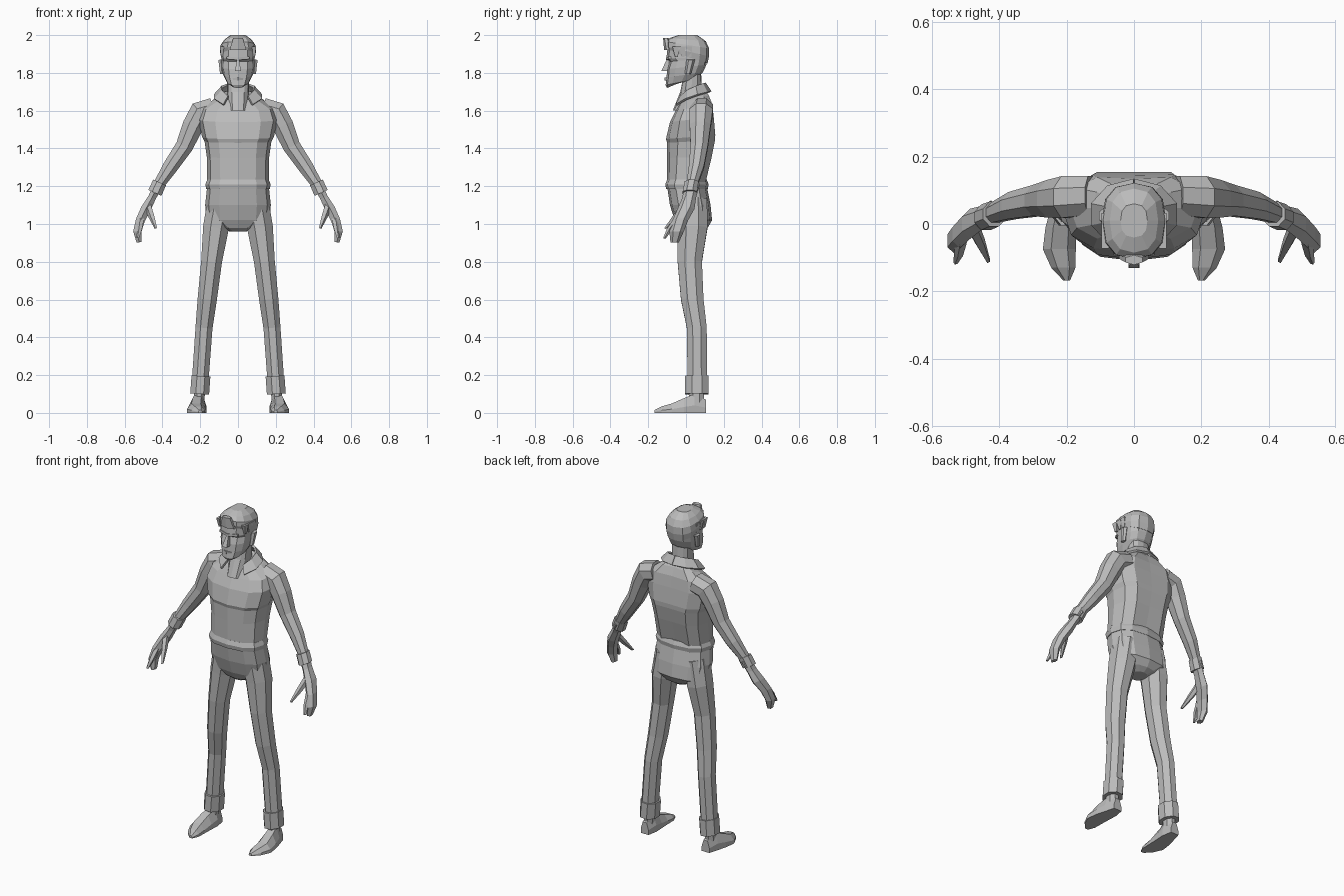
import bpy, bmesh, math
from mathutils import Vector

cube = bpy.data.objects.get("Cube")
if cube:
    bpy.data.objects.remove(cube)

grey = bpy.data.materials.new("plain grey")
grey.use_nodes = True
grey.diffuse_color = (.5, .5, .5, 1)
shader = grey.node_tree.nodes["Principled BSDF"]
shader.inputs["Base Color"].default_value = grey.diffuse_color


def loft(name, rings, side=1, closed=True):
    """Skin a list of point rings with flat faces; side -1 mirrors in x."""
    bm = bmesh.new()
    loops = [[bm.verts.new((x * side, y, z)) for x, y, z in ring] for ring in rings]
    count = len(loops[0])
    for lower, upper in zip(loops, loops[1:]):
        for i in range(count if closed else count - 1):
            j = (i + 1) % count
            bm.faces.new((lower[i], lower[j], upper[j], upper[i]))
    if closed:
        bm.faces.new(loops[0])
        bm.faces.new(loops[-1])
    bmesh.ops.recalc_face_normals(bm, faces=bm.faces)
    mesh = bpy.data.meshes.new(name)
    bm.to_mesh(mesh)
    bm.free()
    mesh.materials.append(grey)
    obj = bpy.data.objects.new(name, mesh)
    bpy.context.collection.objects.link(obj)
    return obj


def soften(value):
    """Push a circle coordinate outwards, towards a rounded box."""
    return math.copysign(abs(value) ** .8, value)


def shell(name, rows, low_tilt=0, high_tilt=0, dent=0, sides=12):
    """Trunk or head; rows are front height, half width, front y, back y.
    The tilts raise the back edge of the first and last rows."""
    rings = []
    for level, (z, width, front, back) in enumerate(rows):
        tilt = low_tilt + (high_tilt - low_tilt) * level / (len(rows) - 1)
        ring = []
        for i in range(sides):
            angle = math.tau * i / sides
            depth = (1 - soften(math.cos(angle))) / 2
            y = front + (back - front) * depth
            if i == sides // 2:
                y -= dent
            ring.append((width * soften(math.sin(angle)), y, z + tilt * depth))
        rings.append(ring)
    return loft(name, rings)


def tube(name, rows, side=1, depth=1, sides=8):
    """Limb; rows are centre x, y, z and half width; depth scales along y."""
    points = [Vector(row[:3]) for row in rows]
    last = len(points) - 1
    forward = Vector((0, 1, 0))
    rings = []
    for i, centre in enumerate(points):
        along = points[min(i + 1, last)] - points[max(i - 1, 0)]
        across = forward.cross(along).normalized()
        radius = rows[i][3] / math.cos(math.pi / sides)
        angles = [math.tau * (j + .5) / sides for j in range(sides)]
        rings.append([centre + across * radius * math.cos(a)
                      + forward * radius * depth * math.sin(a) for a in angles])
    return loft(name, rings, side)


def collar_edge(radius, reach, height):
    """Half of a collar edge, from the nape round to the dropping front point."""
    steps = 5
    edge = []
    for i in range(steps):
        angle = math.pi * i / steps
        drop = .07 * (i / (steps - 1)) ** 2
        edge.append((radius * math.sin(angle), .03 + reach * math.cos(angle), height - drop))
    return edge


# Shirt, hem and hips
shell("shirt", [
    (1.2, .163, -.1, .11), (1.35, .165, -.1, .15), (1.43, .177, -.1, .168),
    (1.45, .19, -.106, .17), (1.54, .21, -.085, .16), (1.6, .19, -.055, .15),
    (1.64, .125, -.035, .13), (1.66, .08, -.02, .11)], high_tilt=.05, dent=.015)
shell("shirt_hem", [
    (1.185, .168, -.105, .115), (1.21, .173, -.11, .12), (1.235, .163, -.1, .11)])
shell("hips", [
    (1.2, .163, -.1, .11), (1.1, .174, -.085, .13), (1.02, .165, -.06, .138),
    (.98, .09, -.04, .115), (.96, .045, -.015, .085)])

# Neck, head and hair
shell("neck", [(1.6, .05, -.07, .08), (1.7, .058, -.03, .085), (1.8, .06, -.01, .08)])
shell("head", [
    (1.72, .035, -.1, -.01), (1.735, .06, -.108, .06), (1.775, .078, -.103, .09),
    (1.82, .087, -.1, .108), (1.86, .088, -.088, .115), (1.875, .088, -.104, .116),
    (1.93, .088, -.098, .116), (1.97, .07, -.08, .1)], low_tilt=.04)
shell("hair", [
    (1.92, .09, -.095, .114), (1.94, .096, -.104, .122), (1.965, .092, -.104, .122),
    (1.985, .072, -.085, .105), (2, .04, -.04, .06)], low_tilt=-.07)
tube("hair_tuft", [(0, -.09, 1.92, .045), (0, -.107, 1.985, .025)], depth=.5, sides=6)
tube("nose", [(0, -.095, 1.87, .006), (0, -.112, 1.81, .016)], depth=1.2, sides=4)

for side, tag in ((1, "left_"), (-1, "right_")):
    # Folded collar
    collar = loft(tag + "collar", [collar_edge(.087, .07, 1.745),
                                   collar_edge(.13, .1, 1.7)], side, closed=False)
    cloth = collar.modifiers.new("thickness", "SOLIDIFY")
    cloth.thickness = .012
    cloth.offset = 0

    # Face and side hair
    tube(tag + "brow", [(0, -.1, 1.875, .007), (.06, -.085, 1.88, .007)], side, sides=4)
    tube(tag + "lips", [(0, -.105, 1.768, .008), (.03, -.092, 1.768, .004)], side, sides=4)
    tube(tag + "ear", [(.09, .025, 1.87, .014), (.085, .01, 1.795, .01)], side, 1.4, 6)
    for lock in range(3):
        y = -.055 + .035 * lock
        tube(tag + "hair_lock", [(.085, y, 1.94, .011), (.085, y + .005, 1.885, .005)],
             side, 1.6, 4)

    # Arm with turned-back cuff
    tube(tag + "sleeve", [
        (.13, .085, 1.61, .058), (.2, .08, 1.59, .062), (.238, .075, 1.52, .056),
        (.285, .07, 1.41, .046), (.36, .055, 1.3, .04), (.425, .03, 1.2, .028)], side)
    tube(tag + "sleeve_cuff", [(.415, .03, 1.22, .037), (.44, .02, 1.165, .038)], side)

    # Hand with thumb and pointing finger
    tube(tag + "hand", [
        (.425, .03, 1.2, .023), (.455, .017, 1.14, .021), (.488, 0, 1.08, .026),
        (.517, -.03, 1.02, .024), (.533, -.05, .96, .022), (.524, -.06, .903, .013)],
        side, 1.5, 6)
    tube(tag + "thumb", [
        (.478, -.01, 1.1, .017), (.457, -.055, 1.04, .014), (.434, -.108, .977, .006)],
        side, 1.1, 5)
    tube(tag + "finger", [
        (.512, -.045, 1.03, .015), (.52, -.085, .975, .012), (.53, -.113, .925, .006)],
        side, 1.1, 5)

    # Trouser leg, turn-up and ankle
    tube(tag + "trouser_leg", [
        (.09, .03, 1.13, .07), (.117, .034, .98, .068), (.14, .02, .8, .055),
        (.163, .033, .6, .051), (.18, .057, .45, .045), (.2, .06, .17, .044)], side, 1.17)
    tube(tag + "trouser_cuff", [(.196, .058, .195, .05), (.203, .058, .1, .05)], side, 1.24)
    tube(tag + "ankle", [(.203, .055, .15, .03), (.206, .055, .05, .028)], side, 1.4)

    # Shoe sections from heel to toe: y, centre x, half width, height
    sections = []
    for y, x, width, height in [
            (.105, .205, .026, .07), (.045, .208, .04, .1), (-.01, .217, .046, .078),
            (-.075, .222, .049, .05), (-.13, .21, .036, .034), (-.168, .2, .01, .014)]:
        half = [(width, 0), (width, height * .4), (width * .5, height)]
        sections.append([(x + w, y, z) for w, z in half]
                        + [(x - w, y, z) for w, z in reversed(half)])
    loft(tag + "shoe", sections, side)
